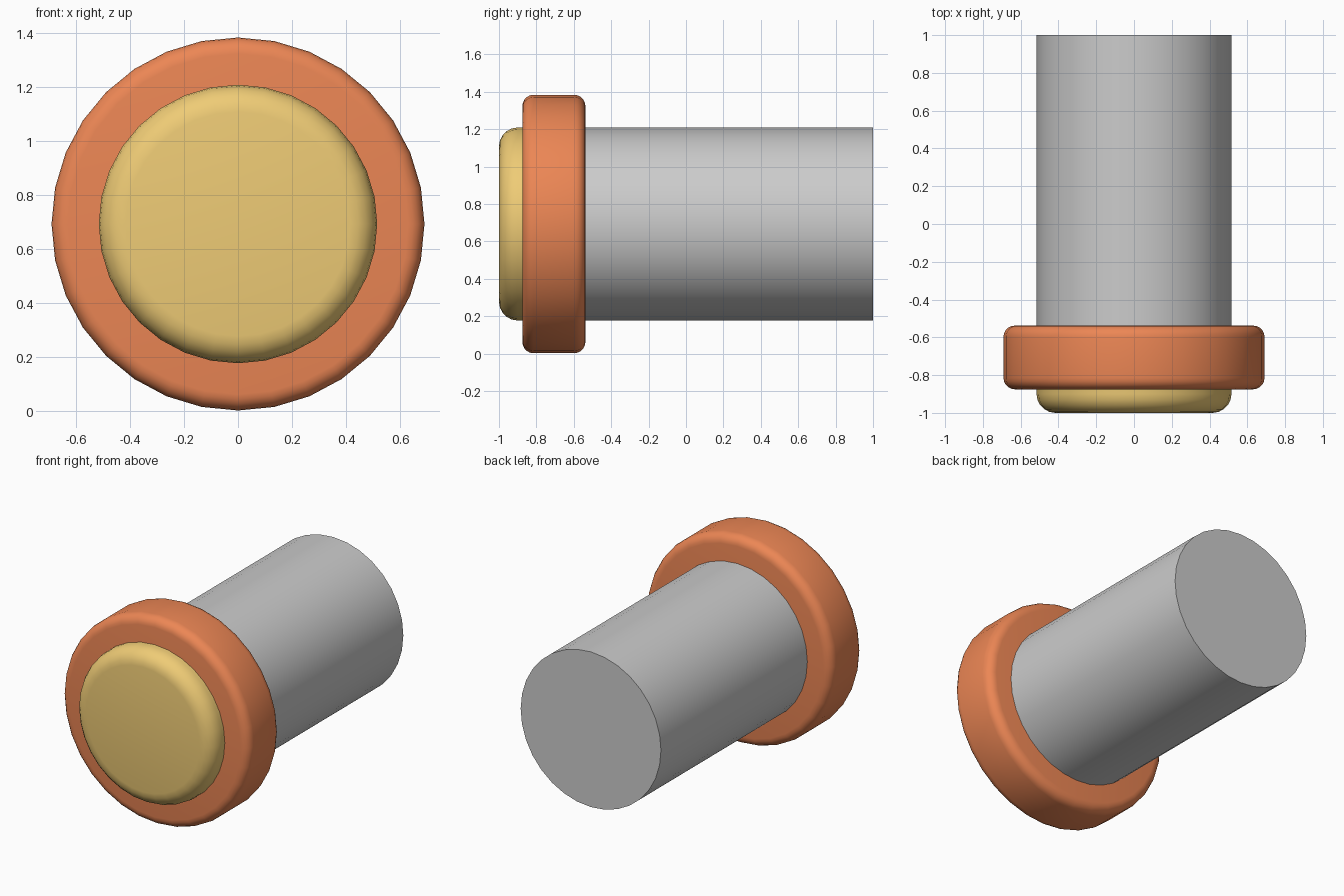
import bpy, bmesh, math
from mathutils import Matrix

if "Cube" in bpy.data.objects:
    bpy.data.objects.remove(bpy.data.objects["Cube"])

AXIS_Z = 0.693  # height of the shared axis


def drum(name, radius, y0, y1, bevel=0, both=True, color=None):
    """Cylinder along y from y0 to y1, with optionally rounded rims."""
    bm = bmesh.new()
    place = Matrix.Translation((0, (y0 + y1) / 2, AXIS_Z)) @ Matrix.Rotation(math.pi / 2, 4, 'X')
    bmesh.ops.create_cone(bm, cap_ends=True, segments=32, radius1=radius,
                          radius2=radius, depth=y1 - y0, matrix=place)
    if bevel:
        rims = [e for e in bm.edges
                if abs(e.verts[0].co.y - e.verts[1].co.y) < 1e-4
                and (both or e.verts[0].co.y < (y0 + y1) / 2)]
        bmesh.ops.bevel(bm, geom=rims, offset=bevel, segments=5, profile=0.5,
                        affect='EDGES')
    mesh = bpy.data.meshes.new(name)
    bm.to_mesh(mesh)
    bm.free()
    obj = bpy.data.objects.new(name, mesh)
    bpy.context.collection.objects.link(obj)
    if color:
        mat = bpy.data.materials.new(name + "_color")
        mat.diffuse_color = color
        mat.use_nodes = True
        mat.node_tree.nodes["Principled BSDF"].inputs["Base Color"].default_value = mat.diffuse_color
        mesh.materials.append(mat)
    bpy.ops.object.select_all(action='DESELECT')
    obj.select_set(True)
    bpy.context.view_layer.objects.active = obj
    bpy.ops.object.shade_smooth_by_angle(angle=math.radians(35))
    return obj


# Long plain shaft behind the collar
drum("shaft", 0.516, -0.70, 1.0)
# Rounded push button at the front
drum("front_cap", 0.516, -1.0, -0.70, 0.1, False, (0.86, 0.60, 0.18, 1))
# Wide collar with softened rims
drum("collar", 0.691, -0.875, -0.538, 0.06, True, (0.84, 0.24, 0.09, 1))
